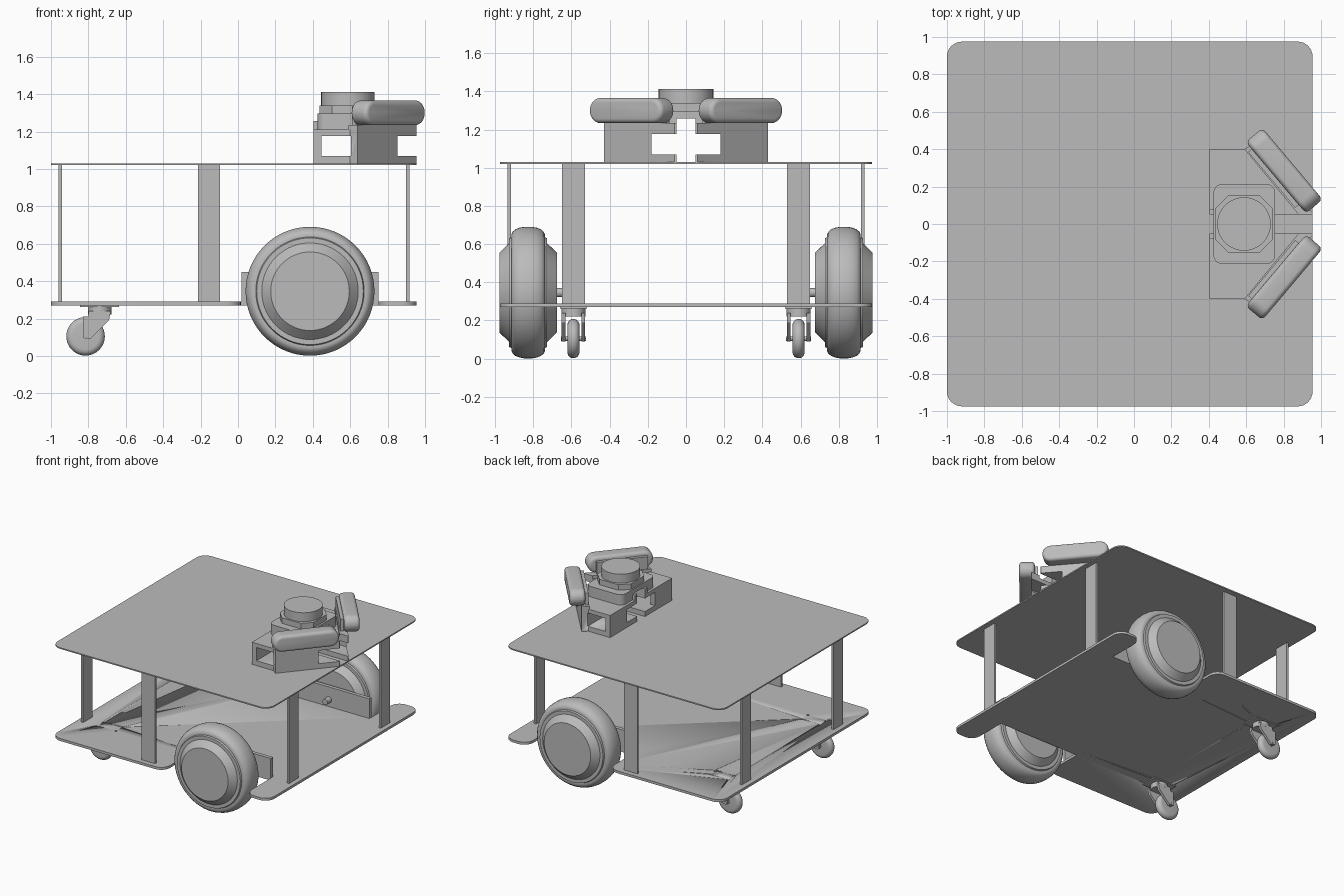
import bpy, bmesh, math
from mathutils import Matrix, Vector

if "Cube" in bpy.data.objects:
    bpy.data.objects.remove(bpy.data.objects["Cube"], do_unlink=True)

grey = bpy.data.materials.new("plain grey")
grey.use_nodes = True
GREY = (0.5, 0.5, 0.5, 1)
grey.diffuse_color = GREY
grey.node_tree.nodes["Principled BSDF"].inputs["Base Color"].default_value = GREY


def finish(name, bm, smooth=True):
    bmesh.ops.recalc_face_normals(bm, faces=bm.faces[:])
    mesh = bpy.data.meshes.new(name)
    bm.to_mesh(mesh)
    bm.free()
    mesh.materials.append(grey)
    ob = bpy.data.objects.new(name, mesh)
    bpy.context.collection.objects.link(ob)
    if smooth:
        bpy.ops.object.select_all(action="DESELECT")
        ob.select_set(True)
        bpy.context.view_layer.objects.active = ob
        bpy.ops.object.shade_smooth_by_angle(angle=math.radians(30))
    return ob


def prism(name, pts, z0, z1, radius=0, keep=lambda co: True, matrix=None, rim=0):
    """Extrude an outline in z, rounding the chosen corners and optionally the rims."""
    bm = bmesh.new()
    face = bm.faces.new([bm.verts.new((x, y, z0)) for x, y in pts])
    new = bmesh.ops.extrude_face_region(bm, geom=[face])["geom"]
    bmesh.ops.translate(bm, vec=(0, 0, z1 - z0),
                        verts=[v for v in new if isinstance(v, bmesh.types.BMVert)])
    if radius:
        edges = [e for e in bm.edges
                 if abs(e.verts[0].co.z - e.verts[1].co.z) > 1e-5 and keep(e.verts[0].co)]
        bmesh.ops.bevel(bm, geom=edges, offset=radius, segments=8, profile=0.5,
                        affect="EDGES", clamp_overlap=True)
    if rim:
        bmesh.ops.remove_doubles(bm, verts=bm.verts[:], dist=1e-4)
        bmesh.ops.recalc_face_normals(bm, faces=bm.faces[:])
        edges = [e for e in bm.edges if abs(e.verts[0].co.z - e.verts[1].co.z) < 1e-5]
        bmesh.ops.bevel(bm, geom=edges, offset=rim, segments=5, profile=0.5, affect="EDGES")
    if matrix:
        bmesh.ops.transform(bm, matrix=matrix, verts=bm.verts[:])
    return finish(name, bm)


def rect(x0, x1, y0, y1):
    return [(x0, y0), (x1, y0), (x1, y1), (x0, y1)]


def box(name, x, y, z):
    return prism(name, rect(*x, *sorted(y)), *z)


def cylinder(name, centre, r, depth, axis="Z", segments=48):
    bm = bmesh.new()
    rot = Matrix.Rotation(math.pi / 2, 4, "X") if axis == "Y" else Matrix()
    bmesh.ops.create_cone(bm, cap_ends=True, segments=segments, radius1=r, radius2=r,
                          depth=depth, matrix=Matrix.Translation(centre) @ rot)
    return finish(name, bm)


def lathe(name, profile, centre, segments=64):
    """Spin (offset, radius) points around the y axis."""
    bm = bmesh.new()
    verts = [bm.verts.new((0, a, r)) for a, r in profile]
    edges = [bm.edges.new(p) for p in zip(verts, verts[1:])]
    bmesh.ops.spin(bm, geom=verts + edges, cent=(0, 0, 0), axis=(0, 1, 0),
                   angle=math.tau, steps=segments, use_duplicate=False)
    bmesh.ops.remove_doubles(bm, verts=bm.verts[:], dist=1e-4)
    bmesh.ops.translate(bm, vec=centre, verts=bm.verts[:])
    return finish(name, bm)


def cut(ob, cutters):
    for c in cutters:
        mod = ob.modifiers.new("cut", "BOOLEAN")
        mod.operation, mod.solver, mod.object = "DIFFERENCE", "EXACT", c
        bpy.ops.object.select_all(action="DESELECT")
        ob.select_set(True)
        bpy.context.view_layer.objects.active = ob
        bpy.ops.object.modifier_apply(modifier=mod.name)
        bpy.data.objects.remove(c, do_unlink=True)


# Decks: plain upper one, lower one notched around the drive wheels
BACK, FRONT, SIDE = -1.0, 0.955, 0.975
N0, N1, NY = 0.015, 0.75, 0.65
prism("top_deck", rect(BACK, FRONT, -SIDE, SIDE), 1.02, 1.03, 0.08)
half = [(BACK, SIDE), (N0, SIDE), (N0, NY), (N1, NY), (N1, SIDE), (FRONT, SIDE)]
outline = half + [(x, -y) for x, y in reversed(half)]
bottom = prism("bottom_deck", outline, 0.27, 0.29, 0.08, lambda co: abs(co.y) > 0.9)
CX, CY = -0.74, 0.59
cut(bottom, [cylinder("hole", (CX + i * 0.083, s * CY + j * 0.043, 0.28), 0.009, 0.1, "Z", 16)
             for s in (-1, 1) for i in (-1, 1) for j in (-1, 1)])

# Wheel cross-sections: stepped hub with a rounded tyre
hub = [(0.15, 0), (0.15, 0.21), (0.10, 0.258), (0.10, 0.285), (0.088, 0.29)]
tyre = [(0.088, 0.305), (0.082, 0.318), (0.068, 0.331), (0.045, 0.34), (0.02, 0.3445)]
drive = hub + tyre
drive += [(-a, r) for a, r in reversed(drive)]
small = [(0.032, 0), (0.032, 0.07)]
small += [(0.032 * math.cos(t * math.pi / 12), 0.07 + 0.033 * math.sin(t * math.pi / 12))
          for t in range(1, 7)]
small += [(-a, r) for a, r in reversed(small)]

# Fork cheek outline in x, z and a matrix that stands outlines up in that plane
fork = [(-0.83, 0.1), (-0.79, 0.09), (-0.69, 0.19), (-0.68, 0.24), (-0.8, 0.24), (-0.8, 0.21),
        (-0.83, 0.21)]
STAND = Matrix.Rotation(math.pi / 2, 4, "X")

for s, side in ((1, "left"), (-1, "right")):
    # Deck posts
    for x, place in ((-0.95, "back"), (0.907, "front")):
        box(f"{side}_{place}_post", (x - 0.009, x + 0.009), (s * 0.53, s * 0.65), (0.29, 1.02))
    box(f"{side}_middle_post", (-0.215, -0.095), (s * 0.916, s * 0.934), (0.29, 1.02))

    # Drive wheel, axle and its bracket
    lathe(f"{side}_drive_wheel", drive, (0.385, s * 0.827, 0.346))
    cylinder(f"{side}_axle", (0.385, s * 0.635, 0.346), 0.024, 0.13, "Y")
    box(f"{side}_axle_bracket", (0.02, 0.75), (s * 0.62, s * 0.65), (0.27, 0.45))

    # Caster
    box(f"{side}_caster_plate", (-0.845, -0.637), (s * 0.52, s * 0.66), (0.262, 0.27))
    cylinder(f"{side}_caster_swivel", (CX, s * CY, 0.243), 0.063, 0.044)
    lathe(f"{side}_caster_wheel", small, (-0.815, s * CY, 0.105), 40)
    cylinder(f"{side}_caster_pin", (-0.815, s * CY, 0.105), 0.012, 0.13, "Y", 20)
    for k in (-1, 1):
        y = -(s * CY + k * 0.052)
        prism(f"{side}_caster_fork", fork, y - 0.01, y + 0.01, matrix=STAND)

    # Sensor mount block with a side window and an inner slot
    shape = [(0.405, 0.05), (0.405, 0.4), (0.6, 0.4), (0.64, 0.43), (0.955, 0.06), (0.955, 0.05)]
    block = prism(f"{side}_sensor_mount", [(x, s * y) for x, y in shape], 1.03, 1.21)
    cut(block, [box("window", (0.447, 0.605), (s * 0.19, s * 0.6), (1.07, 1.177)),
                box("slot", (0.3, 1.1), (s * 0.01, s * 0.18), (1.07, 1.177)),
                box("window_inner", (0.447, 0.605), (s * 0.17, s * 0.2), (1.07, 1.177))])
    lip = [(0.59, 0.4), (0.64, 0.43), (0.955, 0.06), (0.955, 0.05), (0.88, 0.05)]
    prism(f"{side}_mount_lip", [(x, s * y) for x, y in lip], 1.21, 1.235)
    box(f"{side}_tray_tab", (0.405, 0.43), (s * 0.05, s * 0.08), (1.21, 1.255))
    prism(f"{side}_scanner_tray", rect(0.425, 0.755, *sorted((s * 0.05, s * 0.215))), 1.21, 1.258,
          0.05, lambda co: abs(co.y) > 0.1)

    # Angled camera: pill shape facing outward, with a backing plate
    along = Vector((0.644, -0.765 * s, 0))
    out = Vector((0.765, 0.644 * s, 0))
    frame = Matrix((along, (0, 0, 1), out)).transposed().to_4x4()
    frame = Matrix.Translation((0.803, s * 0.285, 1.3)) @ frame
    prism(f"{side}_camera", rect(-0.25, 0.25, -0.066, 0.066), -0.058, 0.058, 0.0655,
          matrix=frame, rim=0.025)
    prism(f"{side}_camera_plate", rect(-0.2, 0.19, -0.09, 0.035), -0.083, -0.058, matrix=frame)

# Round scanner on a chamfered body and rounded base
SX = 0.588
prism("scanner_base", rect(0.425, 0.755, -0.215, 0.215), 1.258, 1.295, 0.05)
w, c = 0.152, 0.085
octagon = [(w, -c), (w, c), (c, w), (-c, w), (-w, c), (-w, -c), (-c, -w), (c, -w)]
prism("scanner_body", [(SX + x, y) for x, y in octagon], 1.295, 1.34)
cylinder("scanner_head", (SX, 0, 1.375), 0.143, 0.074, "Z", 64)
